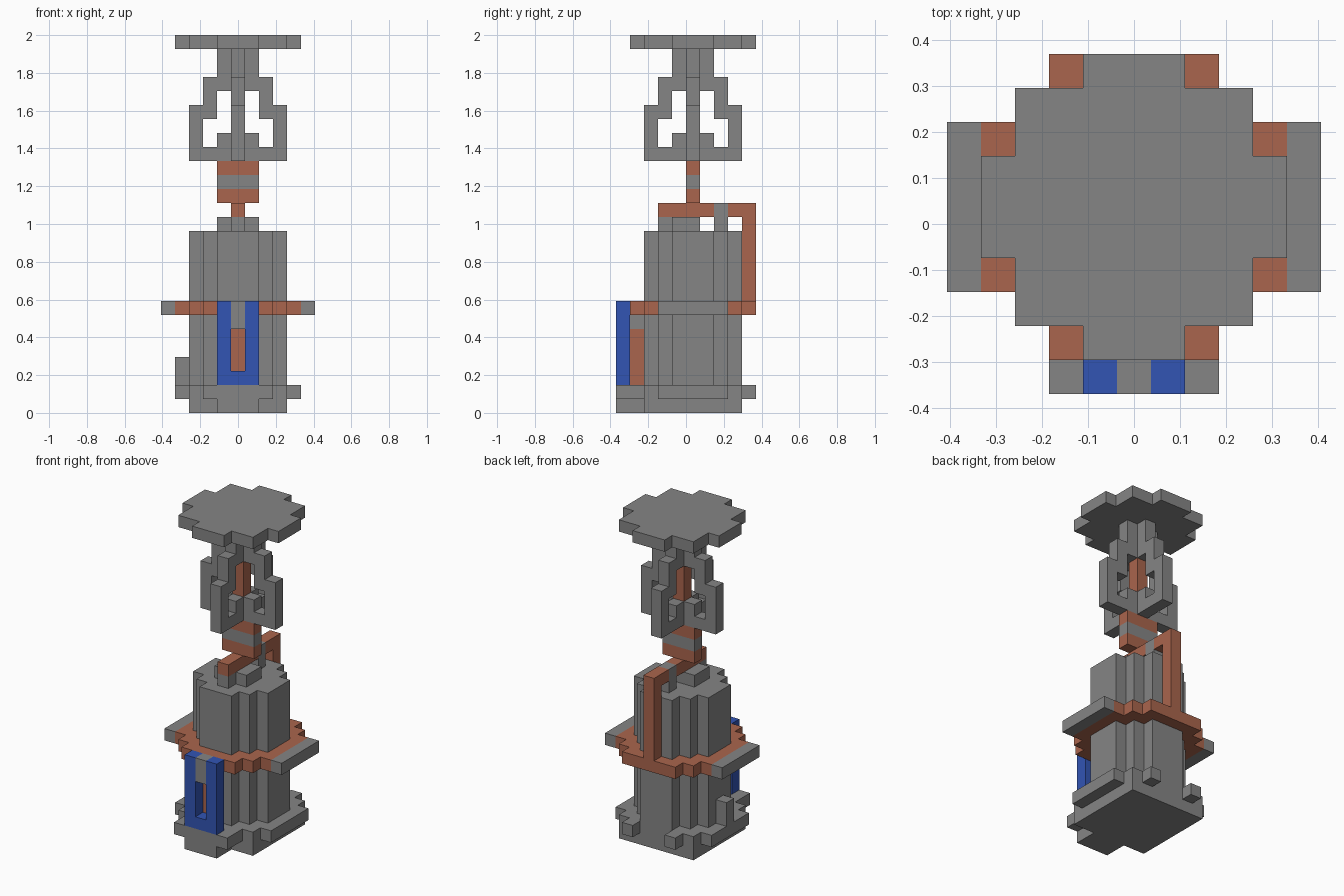
import bpy
import bmesh
from mathutils import Vector

UNIT = 2 / 27                       # edge of one building block
AXIS = Vector((0, UNIT / 2, 0))     # the column axis sits half a block back

if "Cube" in bpy.data.objects:
    bpy.data.objects.remove(bpy.data.objects["Cube"], do_unlink=True)


def material(name, rgb):
    m = bpy.data.materials.new(name)
    m.use_nodes = True
    m.diffuse_color = (*rgb, 1)
    m.node_tree.nodes["Principled BSDF"].inputs["Base Color"].default_value = (*rgb, 1)
    return m


GREY = material("stone grey", (0.235, 0.235, 0.235))
COPPER = material("copper orange", (0.40, 0.13, 0.074))
BLUE = material("deep blue", (0.032, 0.09, 0.456))

SIDES = [Vector(s) for s in ((1, 0, 0), (-1, 0, 0), (0, 1, 0),
                             (0, -1, 0), (0, 0, 1), (0, 0, -1))]


def blocks(name, mat, cells):
    """Join unit blocks into one shell, keeping only the outer faces."""
    cells = set(cells)
    bm = bmesh.new()
    for cell in cells:
        centre = Vector(cell) + Vector((0, 0, 0.5))
        for n in SIDES:
            if tuple(int(a + b) for a, b in zip(cell, n)) in cells:
                continue
            u = Vector((n.y, n.z, n.x))
            v = n.cross(u)
            corners = [centre + (n + a * u + b * v) / 2
                       for a, b in ((-1, -1), (1, -1), (1, 1), (-1, 1))]
            bm.faces.new([bm.verts.new(c * UNIT + AXIS) for c in corners])
    bmesh.ops.remove_doubles(bm, verts=bm.verts, dist=UNIT / 100)
    bmesh.ops.dissolve_limit(bm, angle_limit=0.01, verts=bm.verts, edges=bm.edges)
    mesh = bpy.data.meshes.new(name)
    bm.to_mesh(mesh)
    bm.free()
    mesh.materials.append(mat)
    obj = bpy.data.objects.new(name, mesh)
    bpy.context.collection.objects.link(obj)
    return obj


def box(x0, x1, y0, y1, z0, z1):
    """All block positions in an inclusive range."""
    return {(x, y, z) for x in range(x0, x1 + 1)
            for y in range(y0, y1 + 1) for z in range(z0, z1 + 1)}


def disc(r2, z0, z1):
    """Stepped round slab; r2 is the squared radius in blocks."""
    return {c for c in box(-5, 5, -5, 5, z0, z1) if c[0] ** 2 + c[1] ** 2 <= r2}


# Foot and ledge, the ledge open at the back
blocks("foot", GREY, box(-3, 3, -3, 3, 0, 0) | box(-1, 1, -5, -4, 0, 0))
blocks("base_ledge", GREY,
       (disc(20, 1, 1) - box(-1, 1, 4, 4, 1, 1)) | box(-2, 2, -5, -5, 1, 1))
blocks("ledge_stub", GREY, box(-4, -4, 0, 0, 2, 3))

# Round body with its collar
blocks("body", GREY, disc(10, 2, 12))
blocks("collar", COPPER, disc(20, 7, 7) - disc(10, 7, 7))
for side, x in (("left", 5), ("right", -5)):
    blocks(side + "_collar_bar", GREY, box(x, x, -2, 2, 7, 7))

# Front panel with its slot
blocks("front_panel", BLUE, box(-1, 1, -5, -5, 2, 7) - box(0, 0, -5, -5, 3, 7))
blocks("panel_cap", GREY, box(0, 0, -5, -5, 6, 7) | box(0, 0, -4, -4, 6, 6))
blocks("panel_slot_back", COPPER, box(0, 0, -4, -4, 2, 5))

# Top of the body and the bent pipe
blocks("body_cap", GREY, box(-1, 1, -1, 0, 13, 13) | box(0, 0, -2, -2, 13, 13))
blocks("pipe", COPPER,
       (box(0, 0, -2, 4, 14, 14) - box(0, 0, 2, 2, 14, 14)) | box(0, 0, 4, 4, 8, 13))
blocks("pipe_support", GREY, box(0, 0, 2, 2, 13, 14))

# Flat banded neck
for name, mat, z in (("lower", COPPER, 15), ("middle", GREY, 16), ("upper", COPPER, 17)):
    blocks(name + "_neck_band", mat, box(-1, 1, 0, 0, z, z))

# Cage of four equal ribs around a core: distances from the axis per layer
RIB = {18: (1, 2, 3), 19: (1, 3), 20: (3,), 21: (2, 3),
       22: (2,), 23: (1, 2), 24: (1,), 25: (1,)}
for name, dx, dy in (("left", 1, 0), ("right", -1, 0), ("front", 0, -1), ("back", 0, 1)):
    blocks(name + "_cage_rib", GREY,
           {(dx * r, dy * r, z) for z, radii in RIB.items() for r in radii})
blocks("cage_core", COPPER, box(0, 0, 0, 0, 18, 25))

# Top plate
blocks("top_plate", GREY, disc(18, 26, 26))
